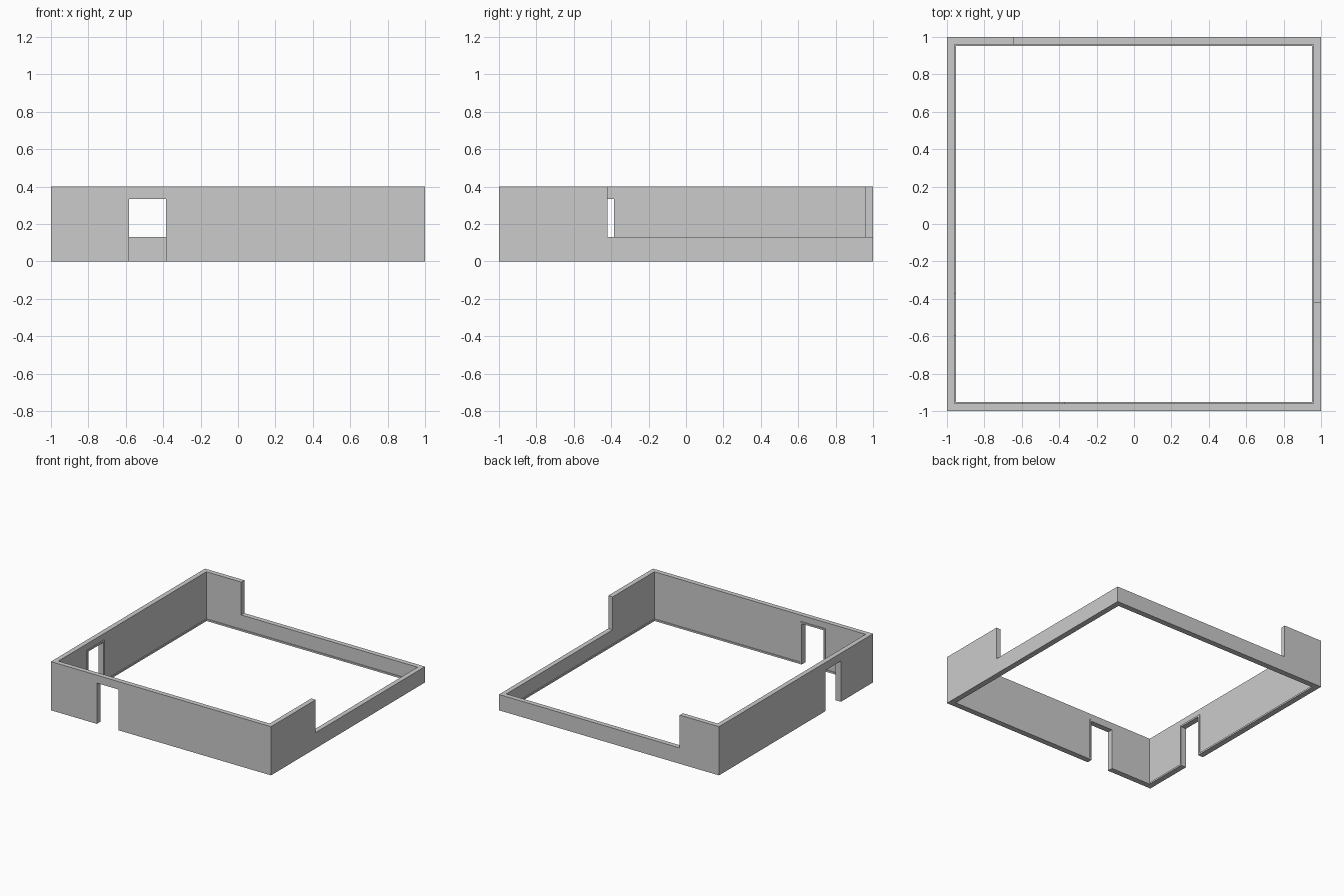
import bpy

if "Cube" in bpy.data.objects:
    bpy.data.objects.remove(bpy.data.objects["Cube"])

T = 0.96           # inner face of the walls
LIP = 0.953        # inner face of the thin trim
W = 0.014          # trim width
D0, D1, DH = -0.583, -0.384, 0.335   # doorway span and height


def mesh(name, verts, faces):
    me = bpy.data.meshes.new(name)
    me.from_pydata(verts, [], faces)
    ob = bpy.data.objects.new(name, me)
    bpy.context.collection.objects.link(ob)
    return ob


def box(name, x, y, z):
    v = [(a, b, c) for c in z for b in y for a in x]
    return mesh(name, v, [(0, 2, 3, 1), (4, 5, 7, 6), (0, 1, 5, 4),
                          (1, 3, 7, 5), (3, 2, 6, 7), (2, 0, 4, 6)])


def ring(name, outer, inner, h):
    # square frame: bottom/top loops of the outer and inner faces
    sq = [(-1, -1), (1, -1), (1, 1), (-1, 1)]
    v = [(a * r, b * r, z) for r, z in
         ((outer, 0), (outer, h), (inner, h), (inner, 0)) for a, b in sq]
    f = []
    for k in range(4):
        n = (k + 1) % 4
        for i in range(4):
            j = (i + 1) % 4
            f.append((k * 4 + i, k * 4 + j, n * 4 + j, n * 4 + i))
    return mesh(name, v, f)


def cut(ob, cutters):
    bpy.context.view_layer.objects.active = ob
    for c in cutters:
        m = ob.modifiers.new("cut", 'BOOLEAN')
        m.operation, m.solver, m.object = 'DIFFERENCE', 'EXACT', c
        bpy.ops.object.modifier_apply(modifier=m.name)


# Four walls and the skirting along their inner foot
walls = ring("walls", 1.0, T, 0.4)
skirting = ring("skirting", T, LIP, W)

# Doorways in the front and left walls, and the lowered back right corner
doors = [box("front_door_cutter", (D0, D1), (-1.1, -0.9), (-0.1, DH)),
         box("left_door_cutter", (-1.1, -0.9), (D0, D1), (-0.1, DH))]
low = box("low_wall_cutter", (-0.643, 1.1), (-0.419, 1.1), (0.13, 0.5))
cut(walls, doors + [low])
cut(skirting, doors)
for c in doors + [low]:
    bpy.data.objects.remove(c)

# Thin trim round each doorway on the inside
depth = (-T, -LIP)
for side in ("front", "left"):
    for part, span, z in (("jamb_a", (D0 - W, D0), (W, DH)),
                          ("jamb_b", (D1, D1 + W), (W, DH)),
                          ("header", (D0 - W, D1 + W), (DH, DH + W))):
        x, y = (span, depth) if side == "front" else (depth, span)
        box(f"{side}_door_{part}", x, y, z)
